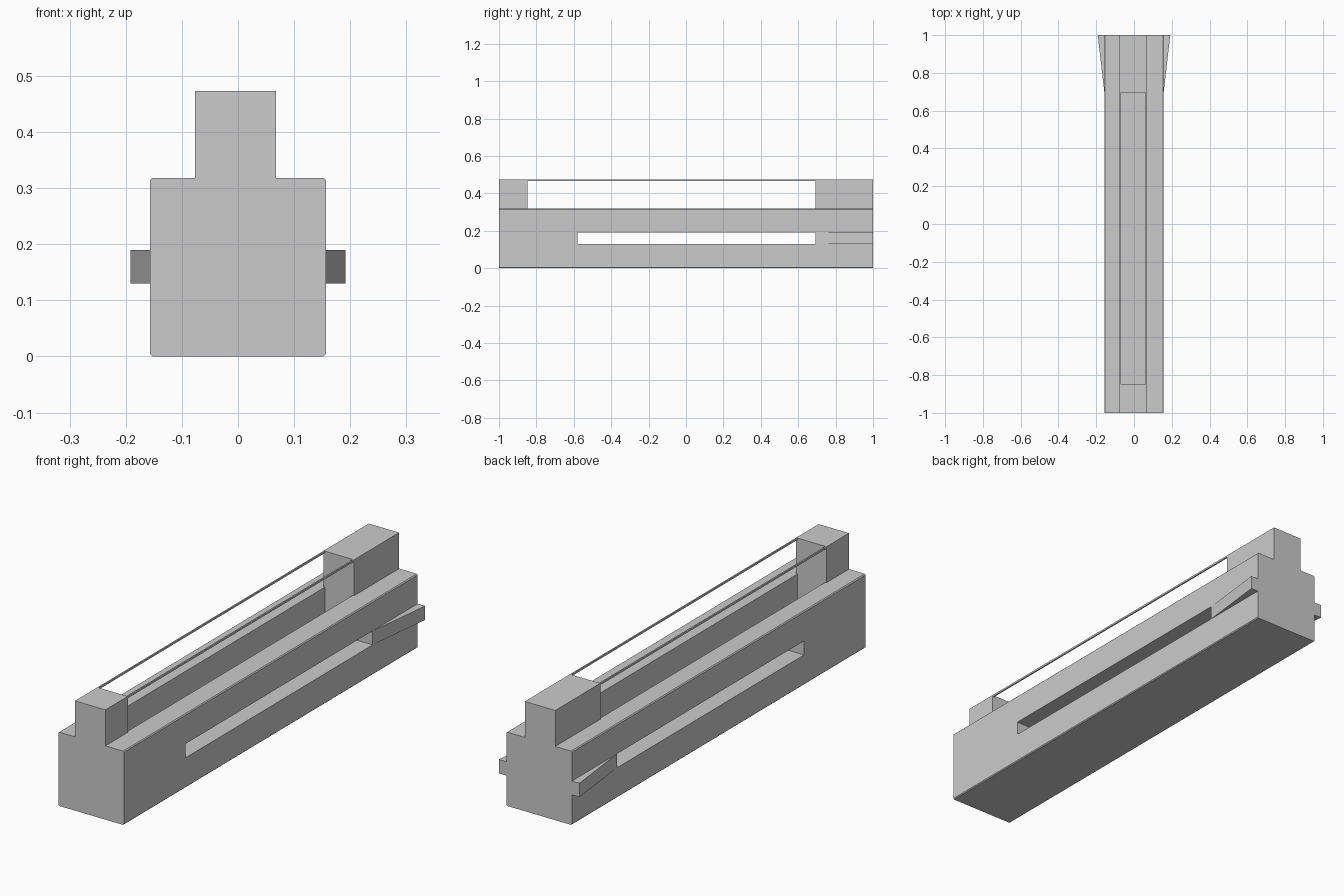
import bpy, bmesh

if "Cube" in bpy.data.objects:
    bpy.data.objects.remove(bpy.data.objects["Cube"])

Y_FRONT, Y_BACK = -0.847, 0.693      # ends of the open channel
RIDGE_L, RIDGE_R = -0.077, 0.068     # outer sides of the raised ridge
CAV_L, CAV_R = -0.071, 0.062         # inner sides of the channel
SHOULDER, TOP = 0.318, 0.473
SLOT_LOW, SLOT_HIGH = 0.13, 0.19
HALF_W = 0.1565


def prism(name, pts, axis, lo, hi):
    """Extrude a 2D outline along y (outline in x,z) or z (outline in x,y)."""
    bm = bmesh.new()
    place = (lambda p: (p[0], lo, p[1])) if axis == 'y' else (lambda p: (p[0], p[1], lo))
    face = bm.faces.new([bm.verts.new(place(p)) for p in pts])
    geom = bmesh.ops.extrude_face_region(bm, geom=[face])['geom']
    vec = (0, hi - lo, 0) if axis == 'y' else (0, 0, hi - lo)
    bmesh.ops.translate(bm, vec=vec, verts=[v for v in geom if isinstance(v, bmesh.types.BMVert)])
    bmesh.ops.recalc_face_normals(bm, faces=bm.faces)
    mesh = bpy.data.meshes.new(name)
    bm.to_mesh(mesh)
    bm.free()
    obj = bpy.data.objects.new(name, mesh)
    bpy.context.collection.objects.link(obj)
    return obj


def box(name, x0, x1, y0, y1, z0, z1):
    return prism(name, [(x0, y0), (x1, y0), (x1, y1), (x0, y1)], 'z', z0, z1)


def cut(target, cutter):
    mod = target.modifiers.new(cutter.name, 'BOOLEAN')
    mod.operation = 'DIFFERENCE'
    mod.solver = 'EXACT'
    mod.object = cutter
    cutter.hide_render = True
    cutter.hide_set(True)


# Main body with slightly chamfered long edges
c, w, h = 0.004, HALF_W, SHOULDER
body = prism("body", [(-w + c, 0), (w - c, 0), (w, c), (w, h - c),
                      (w - c, h), (-w + c, h), (-w, h - c), (-w, c)], 'y', -1, 1)

# Deep channel open at the top, and the slot through both side walls
channel = box("channel_cutter", CAV_L, CAV_R, Y_FRONT, Y_BACK, 0.005, 0.6)
slot = box("side_slot_cutter", -0.4, 0.4, -0.58, Y_BACK, SLOT_LOW, SLOT_HIGH)
cut(body, channel)
cut(body, slot)

# Raised end blocks
box("front_block", RIDGE_L, RIDGE_R, -1, Y_FRONT, SHOULDER, TOP)
box("rear_block", RIDGE_L, RIDGE_R, Y_BACK, 1, SHOULDER, TOP)

# Thin top rails joining the blocks
for name, x0, x1 in (("left_rail", RIDGE_L, CAV_L), ("right_rail", CAV_R, RIDGE_R)):
    box(name, x0, x1, Y_FRONT, Y_BACK, 0.465, TOP)

# Flared side wedges at the rear
for name, s in (("left_wedge", -1), ("right_wedge", 1)):
    prism(name, [(s * HALF_W, Y_BACK), (s * 0.192, 1), (s * HALF_W, 1)],
          'z', SLOT_LOW, SLOT_HIGH)

# Bake the cuts and drop the cutters
bpy.context.view_layer.update()
baked = bpy.data.meshes.new_from_object(
    body.evaluated_get(bpy.context.evaluated_depsgraph_get()))
body.modifiers.clear()
body.data = baked
for cutter in (channel, slot):
    bpy.data.objects.remove(cutter)
